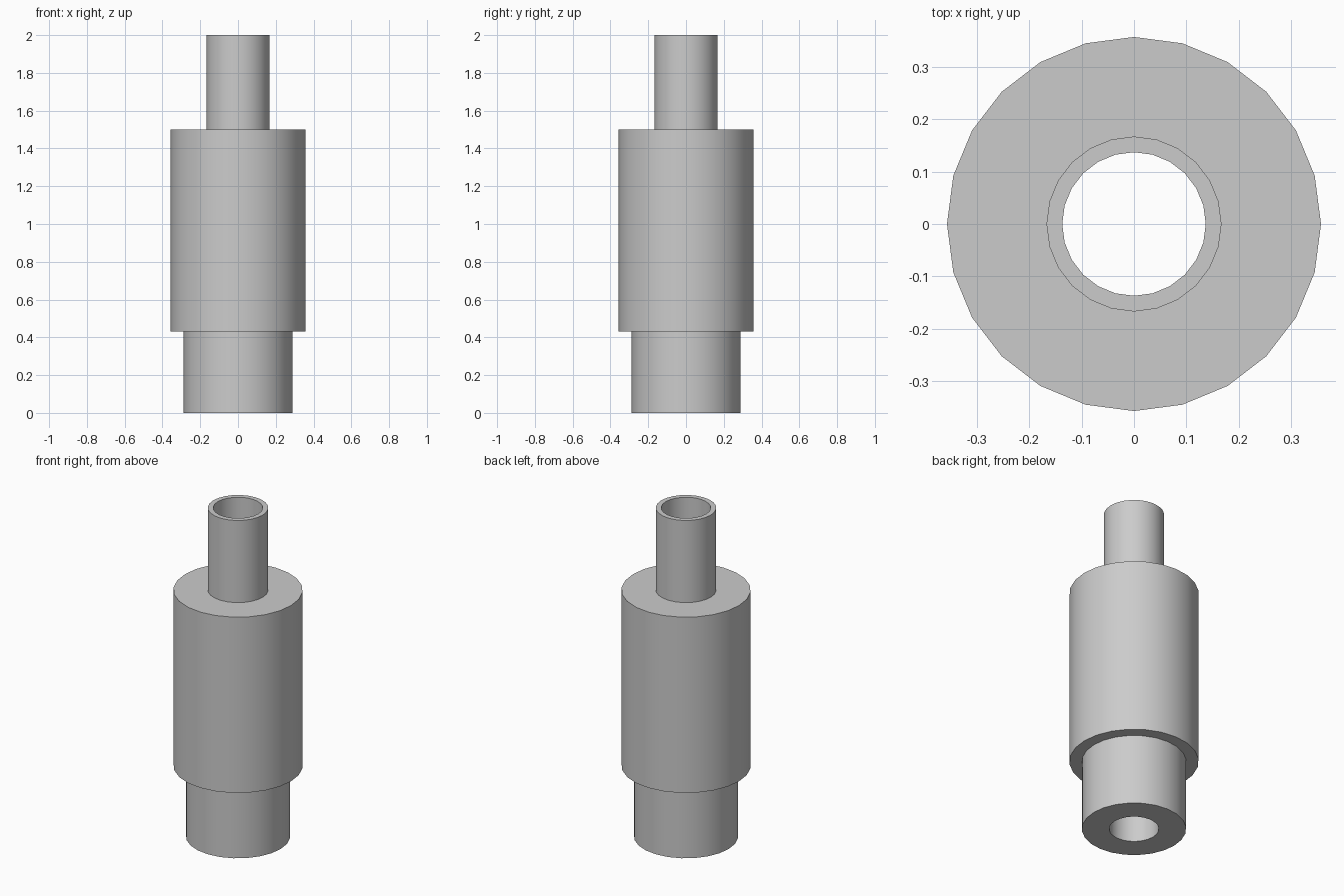
import bpy
import bmesh
import math

cube = bpy.data.objects.get("Cube")
if cube:
    bpy.data.objects.remove(cube, do_unlink=True)

SIDES = 24
BORE, PIPE, BODY, BASE = 0.137, 0.167, 0.357, 0.288
Z_BASE, Z_BODY, Z_TOP = 0.43, 1.5, 2.0

# Plain grey metal
grey = bpy.data.materials.new("grey_metal")
grey.use_nodes = True
colour = (0.6, 0.6, 0.6, 1)
grey.diffuse_color = colour
grey.node_tree.nodes["Principled BSDF"].inputs["Base Color"].default_value = colour

# Closed half section: base, wide body, thin pipe, straight through bore
section = [
    (BORE, 0), (BASE, 0),
    (BASE, Z_BASE), (BODY, Z_BASE),
    (BODY, Z_BODY), (PIPE, Z_BODY),
    (PIPE, Z_TOP), (BORE, Z_TOP),
]


def lathe(name, profile, material):
    """Spin a closed profile around z into a watertight solid."""
    bm = bmesh.new()
    verts = [bm.verts.new((r, 0, z)) for r, z in profile]
    edges = [bm.edges.new((v, verts[i - 1])) for i, v in enumerate(verts)]
    bmesh.ops.spin(bm, geom=verts + edges, cent=(0, 0, 0), axis=(0, 0, 1),
                   angle=math.tau, steps=SIDES, use_merge=False)
    bmesh.ops.remove_doubles(bm, verts=bm.verts[:], dist=0.0001)
    bmesh.ops.recalc_face_normals(bm, faces=bm.faces[:])
    mesh = bpy.data.meshes.new(name)
    bm.to_mesh(mesh)
    bm.free()
    mesh.materials.append(material)
    obj = bpy.data.objects.new(name, mesh)
    bpy.context.collection.objects.link(obj)
    return obj


# Stepped sleeve with smooth walls and sharp rims
sleeve = lathe("stepped_sleeve", section, grey)
bpy.ops.object.select_all(action="DESELECT")
sleeve.select_set(True)
bpy.context.view_layer.objects.active = sleeve
bpy.ops.object.shade_smooth_by_angle(angle=math.radians(30))
